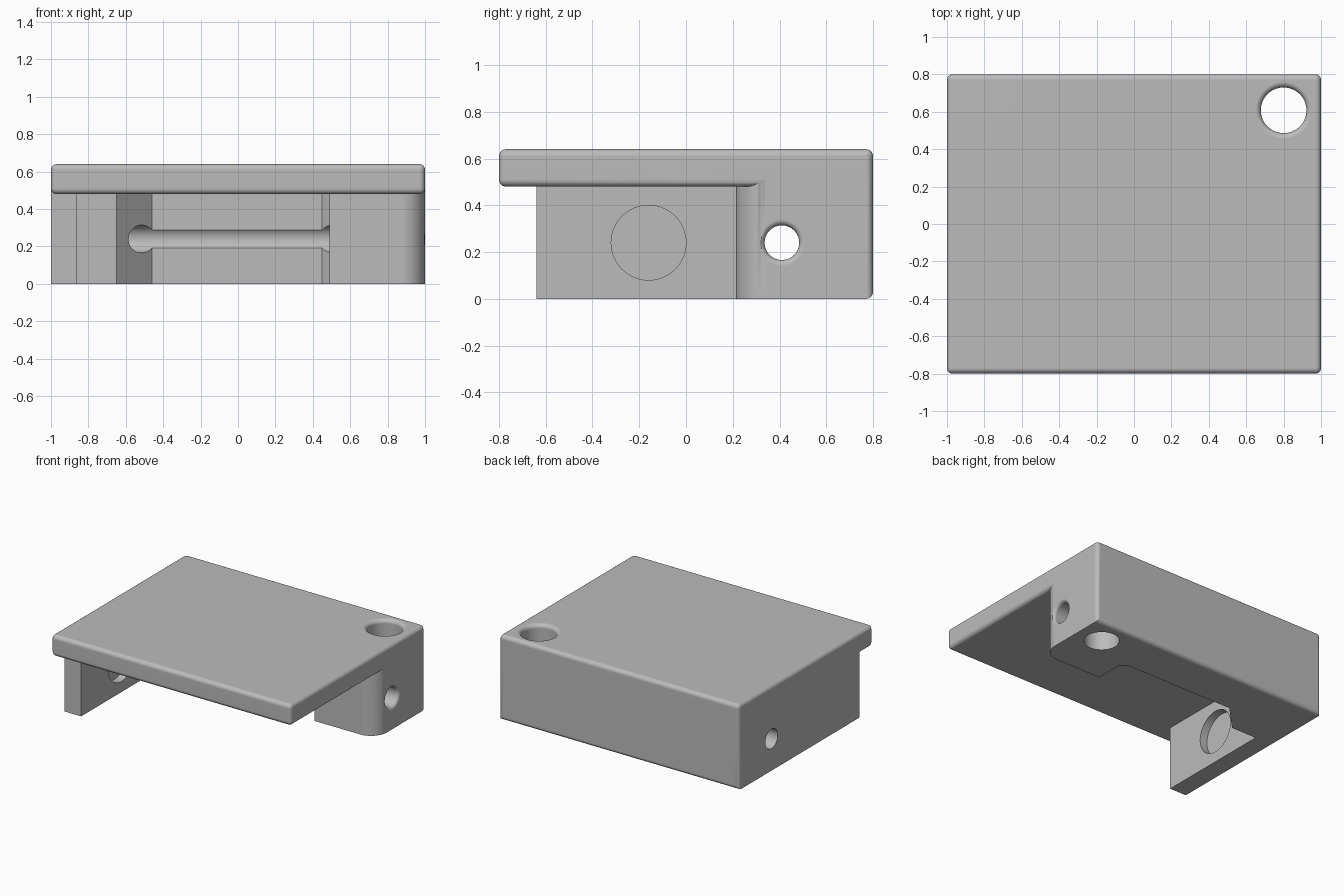
import bpy, bmesh, math
from mathutils import Matrix, Vector

if "Cube" in bpy.data.objects:
    bpy.data.objects.remove(bpy.data.objects["Cube"])

R = 0.03  # edge rounding

grey = bpy.data.materials.new("light_grey")
grey.diffuse_color = (0.5, 0.5, 0.5, 1)
grey.use_nodes = True
grey.node_tree.nodes["Principled BSDF"].inputs["Base Color"].default_value = grey.diffuse_color


def to_object(name, bm, helper=False):
    bmesh.ops.recalc_face_normals(bm, faces=bm.faces)
    mesh = bpy.data.meshes.new(name)
    bm.to_mesh(mesh)
    bm.free()
    mesh.materials.append(grey)
    ob = bpy.data.objects.new(name, mesh)
    bpy.context.collection.objects.link(ob)
    ob.hide_render = helper
    return ob


def prism(points, z0, z1):
    bm = bmesh.new()
    face = bm.faces.new([bm.verts.new((x, y, z0)) for x, y in points])
    ext = bmesh.ops.extrude_face_region(bm, geom=[face])
    verts = [v for v in ext["geom"] if isinstance(v, bmesh.types.BMVert)]
    bmesh.ops.translate(bm, verts=verts, vec=(0, 0, z1 - z0))
    return bm


def round_edges(bm, edges):
    bmesh.ops.bevel(bm, geom=edges, offset=R, offset_type='OFFSET',
                    segments=6, profile=0.5, affect='EDGES')


def lathe_cutter(name, profile, location, along_x=False, n=64):
    """Closed solid of revolution from (radius, height) pairs."""
    bm = bmesh.new()
    rings = [[bm.verts.new((r * math.cos(2 * math.pi * i / n),
                            r * math.sin(2 * math.pi * i / n), h)) for i in range(n)]
             for r, h in profile]
    for a, b in zip(rings, rings[1:]):
        for i in range(n):
            j = (i + 1) % n
            bm.faces.new((a[i], a[j], b[j], b[i]))
    bm.faces.new(rings[0][::-1])
    bm.faces.new(rings[-1])
    rot = Matrix.Rotation(math.pi / 2, 4, 'Y') if along_x else Matrix()
    bmesh.ops.transform(bm, matrix=Matrix.Translation(location) @ rot, verts=bm.verts)
    return to_object(name, bm, helper=True)


def flare(radius, top, fillet):
    """Profile points that widen a bore into a rounded mouth at height top."""
    steps = 6
    pts = []
    for i in range(steps + 1):
        a = math.pi / 2 * i / steps
        pts.append((radius + fillet * (1 - math.cos(a)), top - fillet + fillet * math.sin(a)))
    return pts + [(radius + fillet, top + 0.1)]


# Top plate, rounded on every edge
bm = prism([(-1, -0.8), (1, -0.8), (1, 0.8), (-1, 0.8)], 0.48, 0.64)
round_edges(bm, bm.edges[:])
plate = to_object("housing", bm)

# Lower body: left arm, angled inner corner, back wall and right block
corner = 0.13
arc = [(1 - corner + corner * math.sin(a), 0.214 + corner - corner * math.cos(a))
       for a in [math.pi / 2 * i / 10 for i in range(11)]]
outline = [(-1, -0.64), (-0.86, -0.64), (-0.86, 0.27), (-0.65, 0.27), (-0.46, 0.466),
           (0.45, 0.466), (0.49, 0.426), (0.49, 0.214)] + arc + [(1, 0.8), (-1, 0.8)]
bm = prism(outline, 0, 0.56)
back = [e for e in bm.edges if all(v.co.y > 0.79 for v in e.verts)
        and min(v.co.z for v in e.verts) < 0.01]
round_edges(bm, back)
body = to_object("lower_body", bm, helper=True)

# Cutters: vertical bore, cross bore and shallow round pocket
bore = lathe_cutter("vertical_bore_cutter", [(0.122, -0.1)] + flare(0.122, 0.64, 0.03),
                    (0.8, 0.608, 0))
cross = lathe_cutter("cross_bore_cutter", [(0.074, -1.1)] + flare(0.074, 1, 0.025),
                     (0, 0.41, 0.24), along_x=True)
pocket = lathe_cutter("pocket_cutter", [(0.16, -0.06), (0.16, 0.1)],
                      (-0.86, -0.16, 0.24), along_x=True)

# Combine into one solid
for tool, op in ((body, 'UNION'), (bore, 'DIFFERENCE'),
                 (cross, 'DIFFERENCE'), (pocket, 'DIFFERENCE')):
    m = plate.modifiers.new(tool.name, 'BOOLEAN')
    m.object, m.operation, m.solver = tool, op, 'EXACT'
bpy.context.view_layer.objects.active = plate
plate.select_set(True)
for m in list(plate.modifiers):
    bpy.ops.object.modifier_apply(modifier=m.name)
for tool in (body, bore, cross, pocket):
    bpy.data.objects.remove(tool, do_unlink=True)

# Smooth rounded parts, keep flat faces flat
bpy.ops.object.shade_smooth_by_angle(angle=math.radians(30))
wn = plate.modifiers.new("flat_face_normals", 'WEIGHTED_NORMAL')
wn.keep_sharp = True
